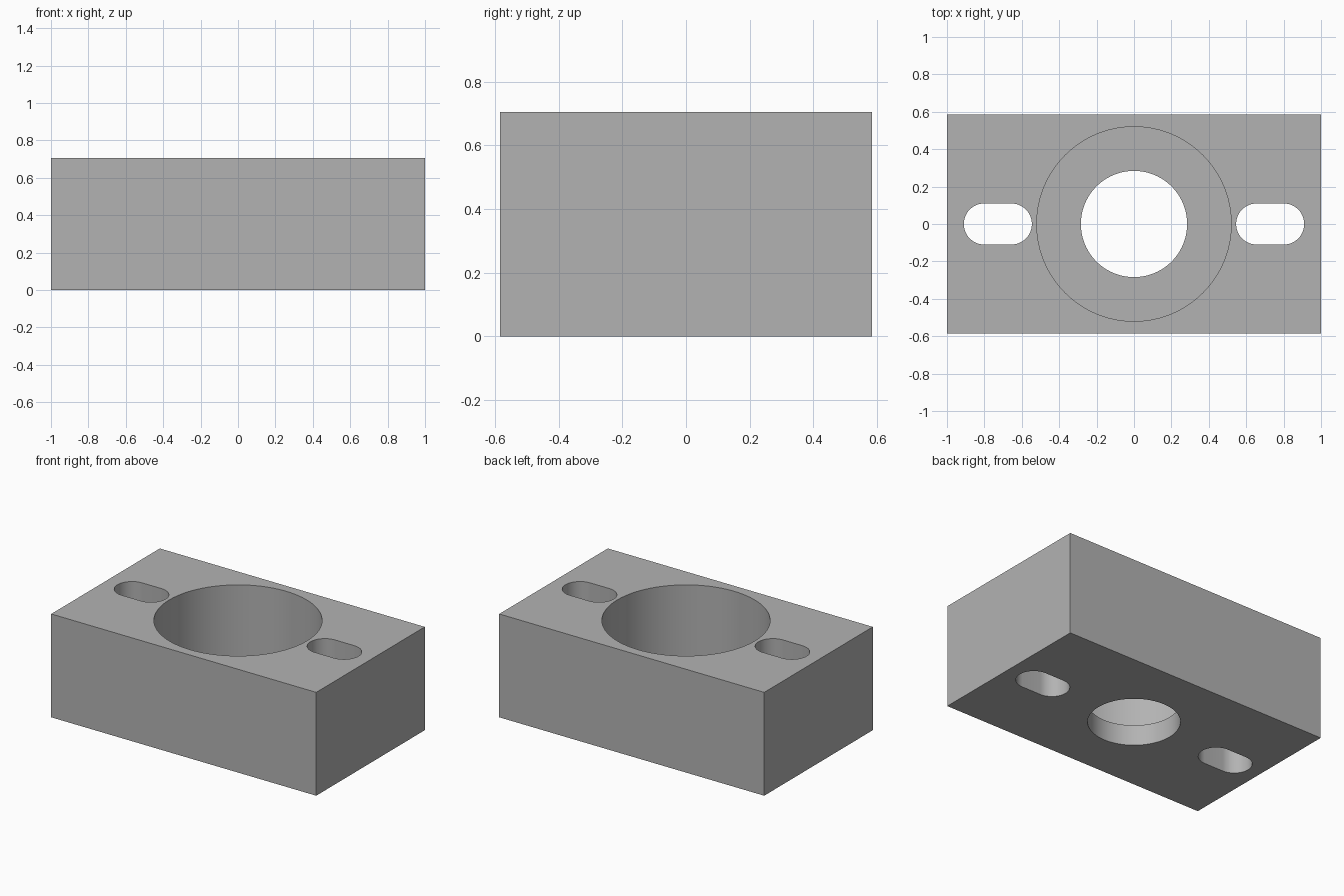
import bpy
import bmesh
from math import cos, sin, pi, radians

old = bpy.data.objects.get("Cube")
if old:
    bpy.data.objects.remove(old, do_unlink=True)

WIDTH, DEPTH, HEIGHT = 2.0, 1.17, 0.705
BORE_R, RECESS_R, LEDGE_Z = 0.284, 0.52, 0.14
SLOT_R, SLOT_X, SLOT_HALF = 0.11, 0.728, 0.072

grey = bpy.data.materials.new("machined grey")
grey.use_nodes = True
colour = (0.45, 0.45, 0.45, 1.0)
grey.diffuse_color = colour
grey.node_tree.nodes["Principled BSDF"].inputs["Base Color"].default_value = colour


def prism(name, outline, z0, z1):
    """Extrude a closed counter-clockwise outline from z0 to z1."""
    bm = bmesh.new()
    face = bm.faces.new([bm.verts.new((x, y, z0)) for x, y in outline])
    top = bmesh.ops.extrude_face_region(bm, geom=[face])["geom"]
    verts = [v for v in top if isinstance(v, bmesh.types.BMVert)]
    bmesh.ops.translate(bm, verts=verts, vec=(0, 0, z1 - z0))
    bmesh.ops.recalc_face_normals(bm, faces=bm.faces)
    mesh = bpy.data.meshes.new(name)
    bm.to_mesh(mesh)
    bm.free()
    mesh.materials.append(grey)
    obj = bpy.data.objects.new(name, mesh)
    bpy.context.collection.objects.link(obj)
    return obj


def arc(cx, radius, start, sweep, steps):
    return [(cx + radius * cos(start + sweep * i / steps),
             radius * sin(start + sweep * i / steps)) for i in range(steps + 1)]


def circle(radius):
    return arc(0, radius, 0, 2 * pi, 96)[:-1]


def slot(cx):
    return (arc(cx + SLOT_HALF, SLOT_R, -pi / 2, pi, 24)
            + arc(cx - SLOT_HALF, SLOT_R, pi / 2, pi, 24))


# Solid block
w, d = WIDTH / 2, DEPTH / 2
block = prism("mounting_block", [(-w, -d), (w, -d), (w, d), (-w, d)], 0, HEIGHT)

# Stepped central bore and the two through slots
low, high = -0.1, HEIGHT + 0.1
cutters = [
    prism("bore_cutter", circle(BORE_R), low, high),
    prism("recess_cutter", circle(RECESS_R), LEDGE_Z, high),
    prism("left_slot_cutter", slot(SLOT_X), low, high),
    prism("right_slot_cutter", slot(-SLOT_X), low, high),
]

bpy.ops.object.select_all(action="DESELECT")
block.select_set(True)
bpy.context.view_layer.objects.active = block
for cutter in cutters:
    cutter.hide_render = True
    cut = block.modifiers.new(cutter.name, "BOOLEAN")
    cut.operation = "DIFFERENCE"
    cut.solver = "EXACT"
    cut.object = cutter
    bpy.ops.object.modifier_apply(modifier=cut.name)
    bpy.data.objects.remove(cutter, do_unlink=True)

# Smooth walls with crisp rims
bpy.ops.object.shade_smooth_by_angle(angle=radians(30))
